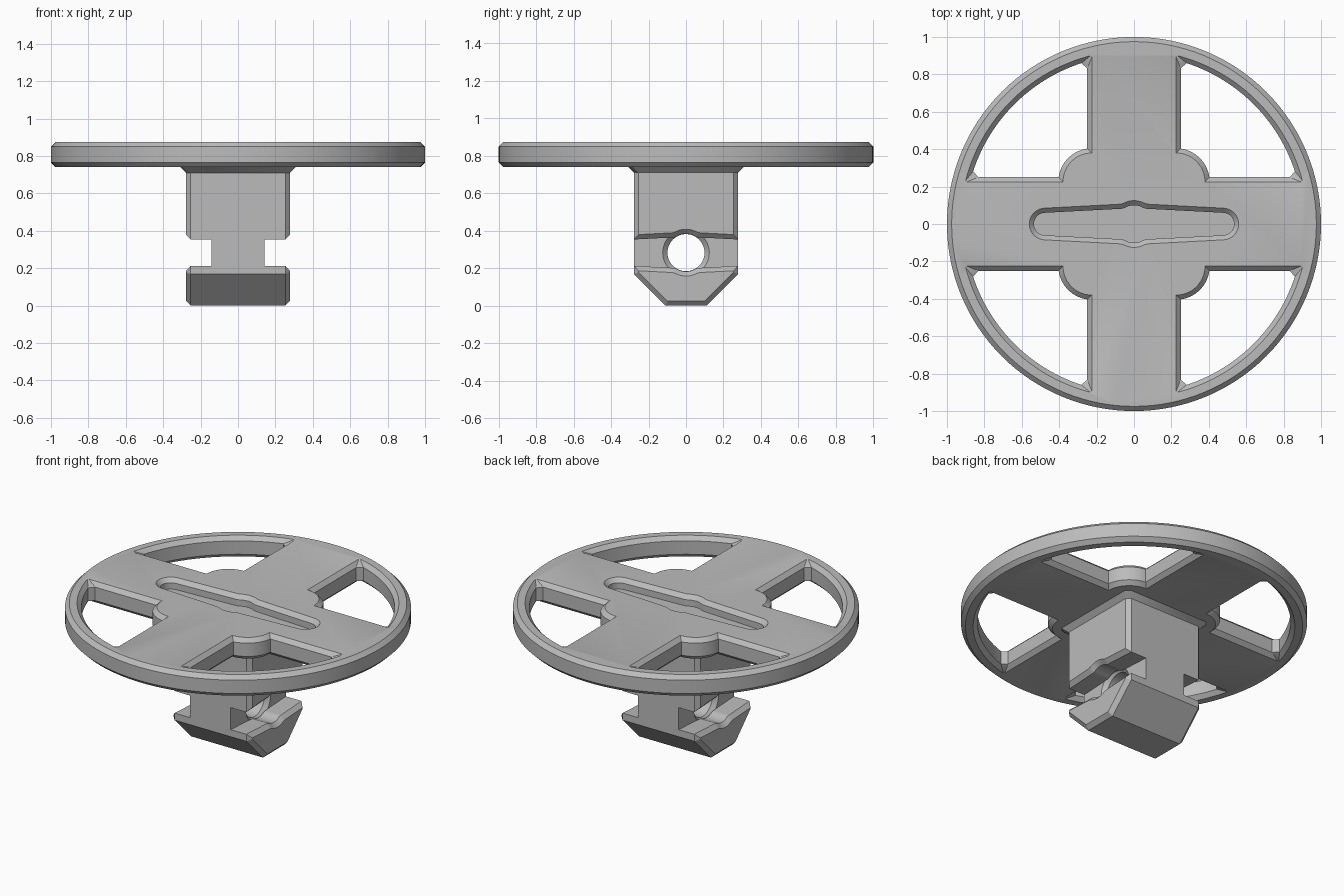
import bpy, bmesh
from math import sin, cos, pi, sqrt, asin, atan2

if "Cube" in bpy.data.objects:
    bpy.data.objects.remove(bpy.data.objects["Cube"])

BEVEL = 0.025
TOP, BOTTOM = 0.875, 0.74
HOLE_Z = 0.283

grey = bpy.data.materials.new("plain grey")
grey.use_nodes = True
grey.diffuse_color = (0.5, 0.5, 0.5, 1)
grey.node_tree.nodes["Principled BSDF"].inputs["Base Color"].default_value = (0.5, 0.5, 0.5, 1)


def loft(name, rings, axis="z"):
    """Closed solid through matching 2D outlines, each given at a height along the axis."""
    bm = bmesh.new()
    loops = []
    for outline, h in rings:
        loops.append([bm.verts.new((u, v, h) if axis == "z" else (h, u, v)) for u, v in outline])
    for a, b in zip(loops, loops[1:]):
        for i in range(len(a)):
            j = (i + 1) % len(a)
            bm.faces.new((a[i], a[j], b[j], b[i]))
    bm.faces.new(loops[0])
    bm.faces.new(loops[-1])
    bmesh.ops.recalc_face_normals(bm, faces=bm.faces)
    mesh = bpy.data.meshes.new(name)
    bm.to_mesh(mesh)
    bm.free()
    obj = bpy.data.objects.new(name, mesh)
    bpy.context.collection.objects.link(obj)
    mesh.materials.append(grey)
    return obj


def activate(obj):
    bpy.ops.object.select_all(action="DESELECT")
    obj.select_set(True)
    bpy.context.view_layer.objects.active = obj


def cut(obj, cutter):
    activate(obj)
    mod = obj.modifiers.new("cut", "BOOLEAN")
    mod.operation, mod.solver, mod.object = "DIFFERENCE", "EXACT", cutter
    bpy.ops.object.modifier_apply(modifier=mod.name)
    bpy.data.objects.remove(cutter)


def arc(cx, cy, r, a0, a1, n):
    return [(cx + r * cos(a0 + (a1 - a0) * i / n), cy + r * sin(a0 + (a1 - a0) * i / n))
            for i in range(n + 1)]


def circle(r, cy=0, n=96):
    return arc(0, cy, r, 0, 2 * pi, n)[:-1]


def window(d, sx, sy):
    """Opening between two arms, the rim and a round corner lobe, grown by d."""
    edge, rim, lobe, c = 0.25 - d, 0.905 + d, 0.18 - d, 0.225
    corner = 0.002 + 0.035 * max(0, 1 - d / BEVEL)
    a = asin(edge / rim)
    end = sqrt(rim * rim - edge * edge)
    k = asin((edge - c) / lobe)
    pts = [(end - corner, edge)]
    pts += arc(0, 0, rim, a + corner, pi / 2 - a - corner, 28)
    pts += [(edge, end - corner)]
    pts += arc(c, c, lobe, pi / 2 - k, k, 14)
    return [(sx * x, sy * y) for x, y in pts]


def slot(d, cy=0):
    """Long slot, tapered to round ends, with a round bulge in the middle."""
    r, cx, bulge = 0.06 + d, 0.475, 0.1 + d
    side = []
    for i in range(-8, 9):
        u = -i * 0.0125
        line = r + 0.025 * (1 - abs(u) / cx)
        side.append((u, max(line, sqrt(bulge ** 2 - u * u) if abs(u) < bulge else 0)))
    half = arc(cx, 0, r, 0, pi / 2, 8) + side + arc(-cx, 0, r, pi / 2, pi, 8)
    pts = half + [(-u, -v) for u, v in half[1:-1]]
    # the closing half starts just after the left tip and needs the tips only once
    return [(u, v + cy) for u, v in pts]


def post_outline(d):
    """Side outline of the post with a tapered foot, shrunk by d."""
    s = 0.278 - d
    knee, toe = 0.168 + 0.414 * d, 0.11 - 0.414 * d
    return [(-s, 0.75), (-s, knee), (-toe, d), (toe, d), (s, knee), (s, 0.75)]


def square(s, c=BEVEL):
    k = s - c
    return [(s, -k), (s, k), (k, s), (-k, s), (-s, k), (-s, -k), (-k, -s), (k, -s)]


# wheel plate with chamfered rim
plate = loft("wheel_plate", [
    (circle(1 - BEVEL, n=128), BOTTOM), (circle(1, n=128), BOTTOM + BEVEL),
    (circle(1, n=128), TOP - BEVEL), (circle(1 - BEVEL, n=128), TOP)])

# four chamfered openings
over = 0.005
for sx in (1, -1):
    for sy in (1, -1):
        cut(plate, loft("window_cutter", [
            (window(d, sx, sy), h) for d, h in (
                (BEVEL + over, BOTTOM - over), (0, BOTTOM + BEVEL),
                (0, TOP - BEVEL), (BEVEL + over, TOP + over))]))

# shallow slot in the top
cut(plate, loft("slot_cutter", [
    (slot(0), TOP - 0.065), (slot(0), TOP - BEVEL), (slot(BEVEL + over), TOP + over)]))

# post with tapered foot, chamfered on its two end faces
W = 0.278
post = loft("post", [
    (post_outline(BEVEL), -W), (post_outline(0), BEVEL - W),
    (post_outline(0), W - BEVEL), (post_outline(BEVEL), W)], "x")

# side notches that leave a narrow neck
NECK = 0.143
for s in (1, -1):
    cut(post, loft("notch_cutter", [
        (slot(0, HOLE_Z), s * NECK), (slot(0, HOLE_Z), s * (W - BEVEL)),
        (slot(BEVEL + over, HOLE_Z), s * (W + over))], "x"))

# countersunk cross hole through the neck
cut(post, loft("hole_cutter", [
    (circle(r, HOLE_Z, 48), x) for r, x in (
        (0.125, -NECK - 0.0005), (0.099, BEVEL - NECK),
        (0.099, NECK - BEVEL), (0.125, NECK + 0.0005))], "x"))

# flared collar under the plate
collar = loft("collar", [
    (square(W), BOTTOM - 0.03), (square(W + 0.03), BOTTOM), (square(W + 0.03), BOTTOM + 0.01)])

for obj in (plate, post, collar):
    activate(obj)
    bpy.ops.object.shade_smooth_by_angle()
